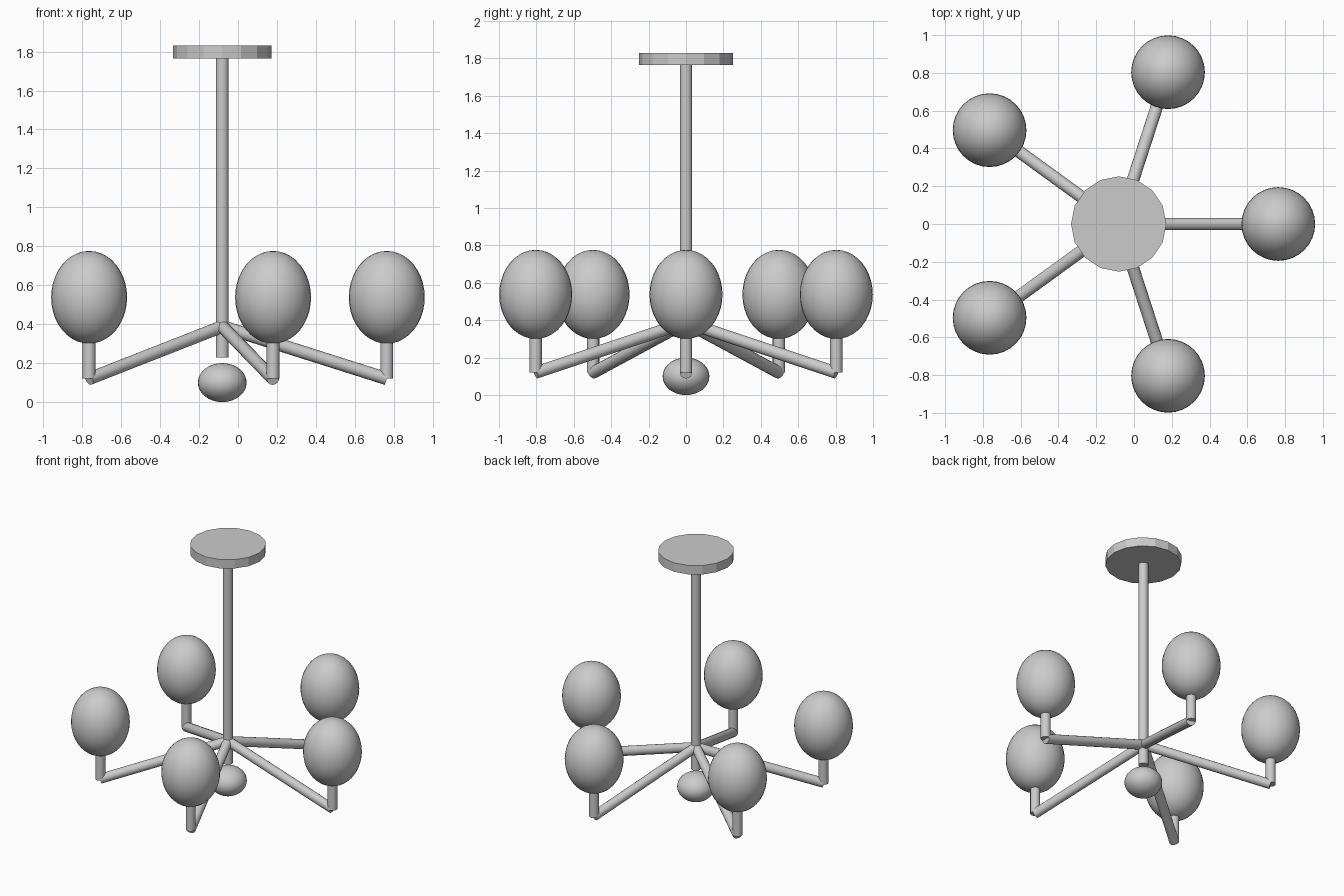
import bpy, math
from mathutils import Vector

if "Cube" in bpy.data.objects:
    bpy.data.objects.remove(bpy.data.objects["Cube"])

CX = -0.081         # axis of the central rod
REACH = 0.845       # horizontal reach of each arm
TUBE = 0.033        # tube radius
ARMS = 5

grey = bpy.data.materials.new("light grey")
grey.diffuse_color = (0.6, 0.6, 0.6, 1)
grey.use_nodes = True
grey.node_tree.nodes["Principled BSDF"].inputs["Base Color"].default_value = grey.diffuse_color


def finish(name, smooth=True):
    ob = bpy.context.object
    ob.name = name
    ob.data.materials.append(grey)
    if smooth:
        bpy.ops.object.shade_smooth_by_angle(angle=math.radians(40))
    return ob


def tube(name, a, b, radius=TUBE, sides=16, smooth=True):
    a, b = Vector(a), Vector(b)
    d = b - a
    bpy.ops.mesh.primitive_cylinder_add(
        vertices=sides, radius=radius, depth=d.length, location=(a + b) / 2,
        rotation=d.to_track_quat('Z', 'Y').to_euler())
    return finish(name, smooth)


def ellipsoid(name, centre, radius, half_height):
    bpy.ops.mesh.primitive_uv_sphere_add(segments=32, ring_count=20, radius=1, location=centre)
    bpy.context.object.scale = (radius, radius, half_height)
    bpy.ops.object.transform_apply(location=False, rotation=False, scale=True)
    return finish(name)


# Ceiling plate, hanging rod and the bottom finial
tube("ceiling_plate", (CX, 0, 1.765), (CX, 0, 1.83), 0.252, 16, False)
tube("hanging_rod", (CX, 0, 0.23), (CX, 0, 1.78))
ellipsoid("finial", (CX, 0, 0.1), 0.125, 0.1)

# Sloping arms, each with an upright stem and an oval shade
for i in range(ARMS):
    a = math.tau * i / ARMS
    x, y = CX + REACH * math.cos(a), REACH * math.sin(a)
    tube(f"arm_{i + 1}", (CX, 0, 0.388), (x, y, 0.12))
    tube(f"stem_{i + 1}", (x, y, 0.12), (x, y, 0.34))
    ellipsoid(f"shade_{i + 1}", (x, y, 0.538), 0.195, 0.238)
